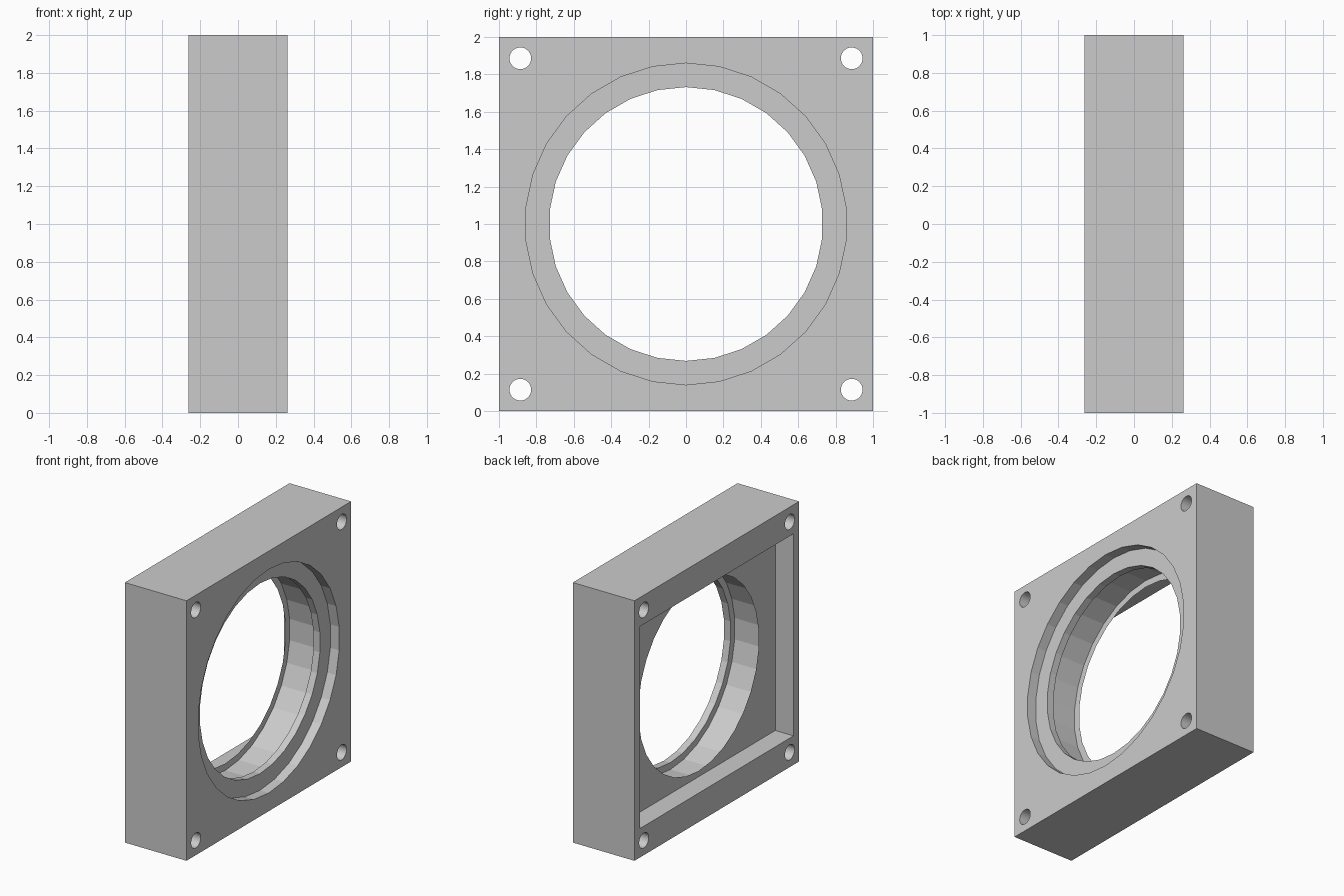
import bpy, bmesh
from mathutils import Matrix

if "Cube" in bpy.data.objects:
    bpy.data.objects.remove(bpy.data.objects["Cube"], do_unlink=True)

HALF = 0.262            # half thickness along x
FLOOR = -HALF + 0.155   # bottom of the rectangular pocket
LIP_BACK = HALF - 0.13
LIP_FRONT = HALF - 0.075
OUT = 0.4               # cutters reach past the faces to here

grey = bpy.data.materials.new("plain grey")
grey.use_nodes = True
colour = (0.6, 0.6, 0.6, 1)
grey.diffuse_color = colour
grey.node_tree.nodes["Principled BSDF"].inputs["Base Color"].default_value = colour


def finish(bm, name):
    mesh = bpy.data.meshes.new(name)
    bm.to_mesh(mesh)
    bm.free()
    mesh.materials.append(grey)
    obj = bpy.data.objects.new(name, mesh)
    bpy.context.collection.objects.link(obj)
    return obj


def block(name, x0, x1, half_y, half_z):
    bm = bmesh.new()
    bmesh.ops.create_cube(bm, size=1)
    bmesh.ops.scale(bm, vec=(x1 - x0, 2 * half_y, 2 * half_z), verts=bm.verts)
    bmesh.ops.translate(bm, vec=((x0 + x1) / 2, 0, 1), verts=bm.verts)
    return finish(bm, name)


def disc(name, x0, x1, radius, y=0, z=1):
    # local z becomes x, local y becomes z, so a corner points straight up
    turn = Matrix(((0, 0, 1, 0), (1, 0, 0, 0), (0, 1, 0, 0), (0, 0, 0, 1)))
    place = Matrix.Translation(((x0 + x1) / 2, y, z)) @ turn
    bm = bmesh.new()
    bmesh.ops.create_cone(bm, cap_ends=True, segments=30, radius1=radius,
                          radius2=radius, depth=x1 - x0, matrix=place)
    return finish(bm, name)


# square body
housing = block("housing", -HALF, HALF, 1, 1)

# cutters: stepped bore, rear pocket, corner screw holes
cutters = [
    disc("bore_cutter", -OUT, OUT, 0.732),
    disc("front_recess_cutter", LIP_FRONT, OUT, 0.86),
    disc("rear_bore_cutter", FLOOR, LIP_BACK, 0.785),
    block("rear_pocket_cutter", -OUT, FLOOR, 0.932, 0.777),
]
for y in (-1, 1):
    for z in (-1, 1):
        cutters.append(disc("screw_hole_cutter", -OUT, OUT, 0.058,
                            0.886 * y, 1 + 0.886 * z))

for cutter in cutters:
    mod = housing.modifiers.new(cutter.name, "BOOLEAN")
    mod.operation = "DIFFERENCE"
    mod.solver = "EXACT"
    mod.object = cutter

# bake the cuts, then drop the cutters
bpy.context.view_layer.update()
graph = bpy.context.evaluated_depsgraph_get()
cut_mesh = bpy.data.meshes.new_from_object(housing.evaluated_get(graph))
housing.modifiers.clear()
housing.data = cut_mesh
for cutter in cutters:
    bpy.data.objects.remove(cutter, do_unlink=True)
